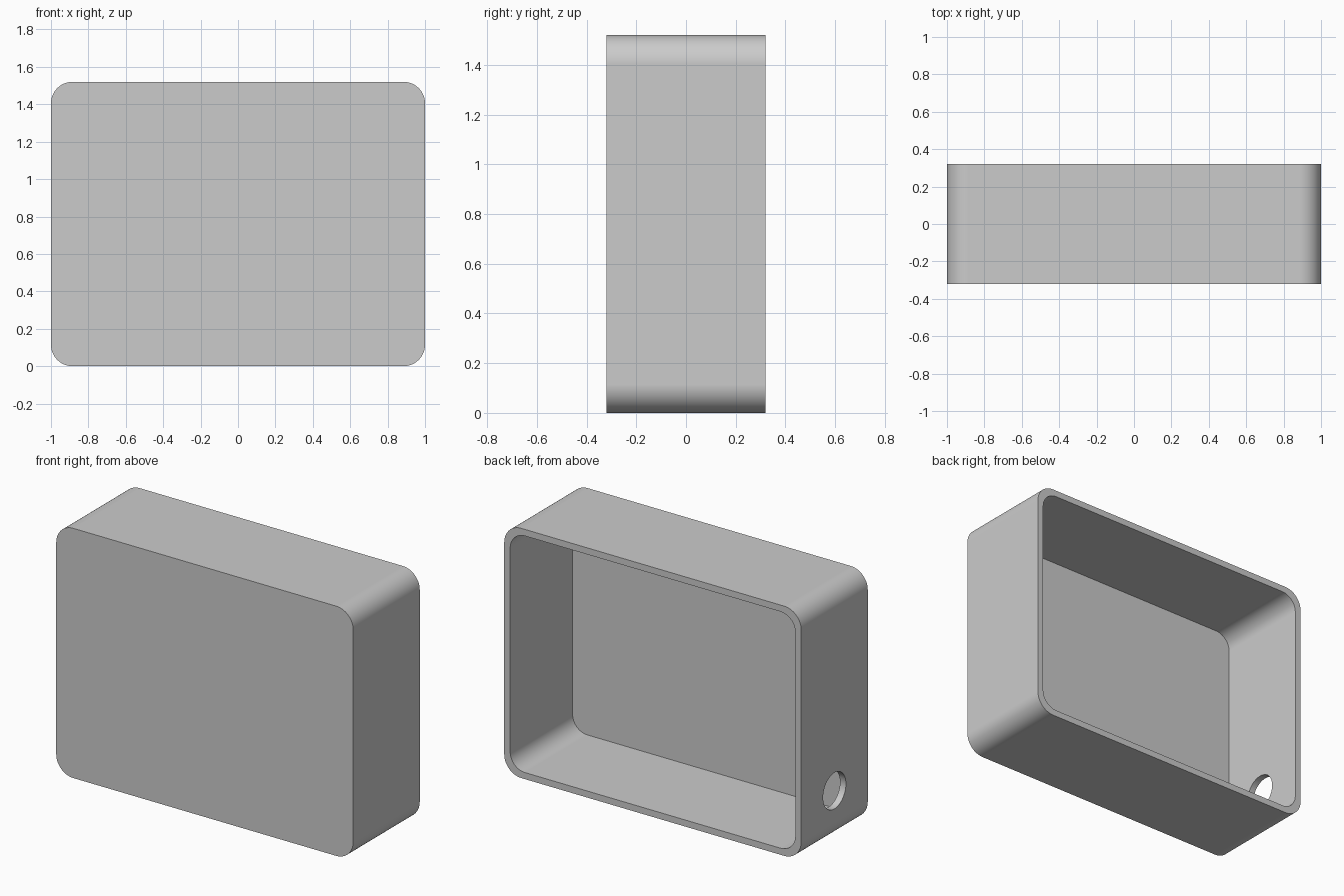
import bpy, bmesh
from math import pi, cos, sin, radians

cube = bpy.data.objects.get("Cube")
if cube:
    bpy.data.objects.remove(cube, do_unlink=True)

WIDTH, DEPTH, HEIGHT = 2.0, 0.64, 1.52
WALL = 0.04
FRONT, BACK = -DEPTH / 2, DEPTH / 2
HOLE_RADIUS, HOLE_Z = 0.11, 0.305
ARC_STEPS = 16

grey = bpy.data.materials.new("light grey")
grey.use_nodes = True
grey.diffuse_color = (0.6, 0.6, 0.6, 1)
grey.node_tree.nodes["Principled BSDF"].inputs["Base Color"].default_value = (0.6, 0.6, 0.6, 1)


def rounded_loop(bm, inset, radius, y):
    """Ring of vertices around a rounded rectangle in the xz plane."""
    dx = WIDTH / 2 - inset - radius
    dz = HEIGHT / 2 - inset - radius
    ring = []
    for corner, (sx, sz) in enumerate([(1, 1), (-1, 1), (-1, -1), (1, -1)]):
        for i in range(ARC_STEPS + 1):
            a = (corner + i / ARC_STEPS) * pi / 2
            ring.append(bm.verts.new((sx * dx + radius * cos(a), y,
                                      HEIGHT / 2 + sz * dz + radius * sin(a))))
    return ring


def bridge(bm, a, b):
    for i in range(len(a)):
        j = (i + 1) % len(a)
        bm.faces.new((a[i], a[j], b[j], b[i]))


# Open-backed tray: front panel, outer walls, rim, inner walls, inner panel
bm = bmesh.new()
rings = [rounded_loop(bm, 0, 0.115, FRONT),
         rounded_loop(bm, 0, 0.115, BACK),
         rounded_loop(bm, WALL, 0.1, BACK),
         rounded_loop(bm, WALL, 0.1, FRONT + WALL)]
for a, b in zip(rings, rings[1:]):
    bridge(bm, a, b)
bm.faces.new(rings[0])
bm.faces.new(rings[-1])
bmesh.ops.recalc_face_normals(bm, faces=bm.faces)
mesh = bpy.data.meshes.new("enclosure")
bm.to_mesh(mesh)
bm.free()
mesh.materials.append(grey)
enclosure = bpy.data.objects.new("enclosure", mesh)
bpy.context.collection.objects.link(enclosure)

# Round cable hole through the -x wall
bpy.ops.mesh.primitive_cylinder_add(vertices=64, radius=HOLE_RADIUS, depth=0.2,
                                    location=(-WIDTH / 2 + WALL / 2, 0, HOLE_Z),
                                    rotation=(0, pi / 2, 0))
cutter = bpy.context.object
cutter.name = "hole_cutter"
cutter.hide_render = True
cutter.data.materials.append(grey)

cut = enclosure.modifiers.new("cable_hole", "BOOLEAN")
cut.operation = "DIFFERENCE"
cut.solver = "EXACT"
cut.object = cutter
bpy.ops.object.select_all(action="DESELECT")
enclosure.select_set(True)
bpy.context.view_layer.objects.active = enclosure
bpy.ops.object.modifier_apply(modifier=cut.name)
bpy.data.objects.remove(cutter, do_unlink=True)

# Smooth corners with crisp edges and flat panels
bpy.ops.object.shade_smooth_by_angle(angle=radians(30))
weighted = enclosure.modifiers.new("flat_panels", "WEIGHTED_NORMAL")
weighted.keep_sharp = True
